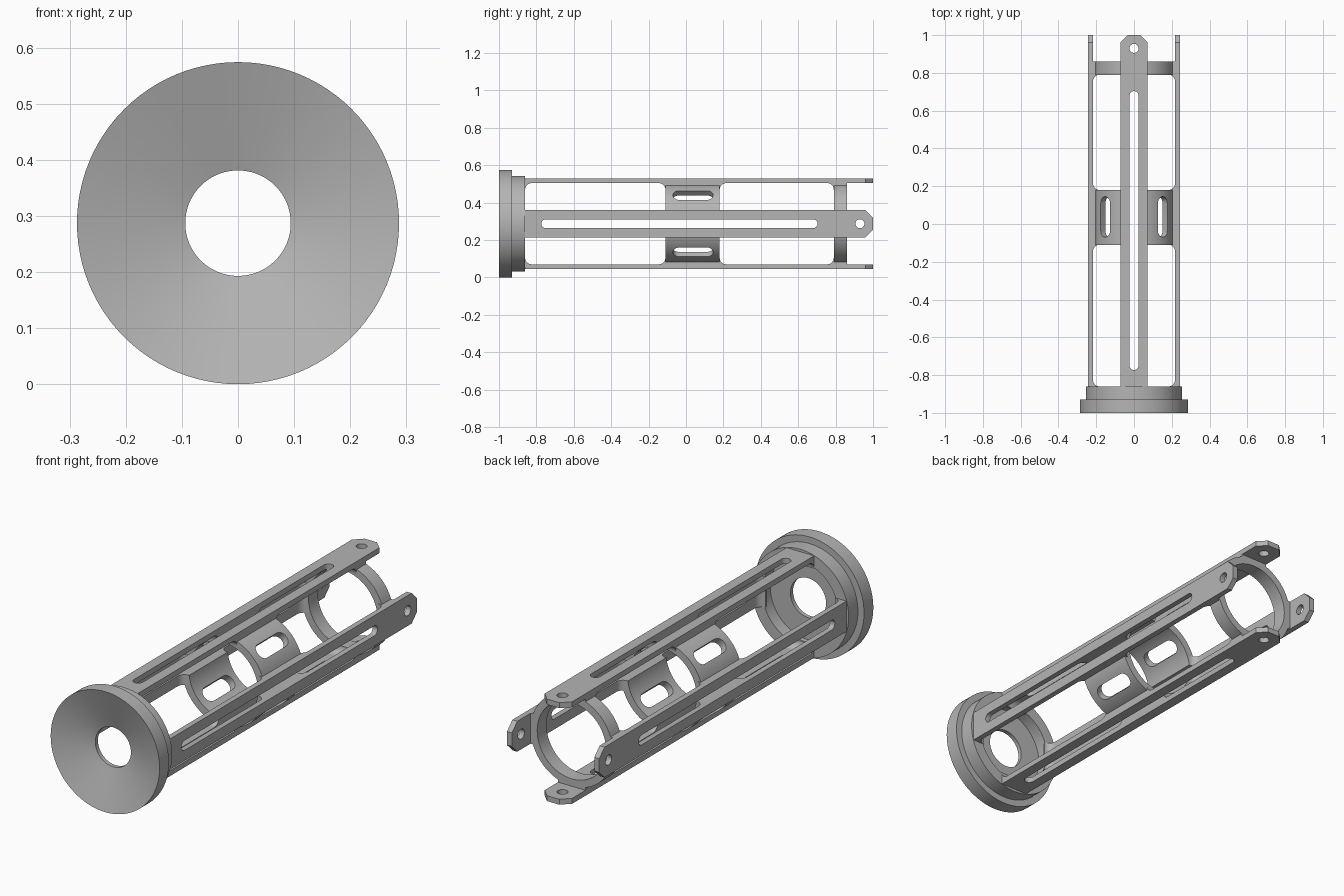
import bpy, bmesh
from math import pi, sin, cos, radians
from mathutils import Matrix, Vector

if "Cube" in bpy.data.objects:
    bpy.data.objects.remove(bpy.data.objects["Cube"], do_unlink=True)

AXIS_Z = 0.287            # height of the long axis
BAR_HALF = 0.0725         # half width of a bar
BAR_IN, BAR_OUT = 0.217, 0.243
TUBE_IN = 0.182
FILLET = 0.035

grey = bpy.data.materials.new("plain grey")
grey.use_nodes = True
grey.diffuse_color = (0.46, 0.46, 0.46, 1)
grey.node_tree.nodes["Principled BSDF"].inputs["Base Color"].default_value = (0.46, 0.46, 0.46, 1)


def finish(name, bm):
    """Turn a bmesh built around the y axis into an object."""
    bmesh.ops.recalc_face_normals(bm, faces=bm.faces)
    mesh = bpy.data.meshes.new(name)
    bm.to_mesh(mesh)
    bm.free()
    mesh.materials.append(grey)
    obj = bpy.data.objects.new(name, mesh)
    obj.location.z = AXIS_Z
    bpy.context.collection.objects.link(obj)
    return obj


def lathe(name, profile, steps=96):
    """Revolve a closed (radius, y) profile around the y axis."""
    bm = bmesh.new()
    verts = [bm.verts.new((r, y, 0)) for r, y in profile]
    edges = [bm.edges.new((verts[i - 1], verts[i])) for i in range(len(verts))]
    bmesh.ops.spin(bm, geom=verts + edges, axis=(0, 1, 0), cent=(0, 0, 0),
                   angle=2 * pi, steps=steps, use_merge=True)
    bmesh.ops.remove_doubles(bm, verts=bm.verts, dist=1e-5)
    return finish(name, bm)


def prism(bm, points, offset, turn):
    """Extrude a flat outline by an offset, turned about the y axis."""
    rot = Matrix.Rotation(radians(turn), 4, 'Y')
    a = [bm.verts.new(rot @ Vector(p)) for p in points]
    b = [bm.verts.new(rot @ (Vector(p) + Vector(offset))) for p in points]
    bm.faces.new(a)
    bm.faces.new(b[::-1])
    for i in range(len(a)):
        bm.faces.new((a[i - 1], a[i], b[i], b[i - 1]))


def capsule(y0, y1, r, h, n=12):
    """Rounded slot outline in the xy plane; y0 and y1 are arc centres."""
    top = [(r * cos(pi * i / n), y1 + r * sin(pi * i / n), h) for i in range(n + 1)]
    low = [(-r * cos(pi * i / n), y0 - r * sin(pi * i / n), h) for i in range(n + 1)]
    if y0 == y1:
        top, low = top[:-1], low[:-1]
    return top + low


def pad_profile(y0, y1, flare0, flare1, n=8):
    """Side outline of the block under a bar, with optional fillets."""
    x, f, top = -BAR_HALF, FILLET, BAR_IN
    arc = [(f * (1 - sin(pi / 2 * i / n)), f * (1 - cos(pi / 2 * i / n))) for i in range(n + 1)]
    if flare0:
        left = [(x, y0 - d, top - e) for d, e in arc]
    else:
        left = [(x, y0, top), (x, y0, top - f)]
    if flare1:
        right = [(x, y1 + d, top - e) for d, e in reversed(arc)]
    else:
        right = [(x, y1, top - f), (x, y1, top)]
    return left + right


# Flange with dished front, step behind it and a recess in the back
flange = lathe("dished_flange", [
    (0.094, -0.94), (0.287, -1.0), (0.287, -0.93), (0.255, -0.93),
    (0.255, -0.86), (0.2, -0.86), (0.2, -0.92), (0.094, -0.92)])

# Middle sleeve and rear ring
sleeve = lathe("middle_sleeve", [(TUBE_IN, -0.11), (BAR_IN, -0.11), (BAR_IN, 0.18), (TUBE_IN, 0.18)])
ring = lathe("rear_ring", [(TUBE_IN, 0.79), (BAR_IN, 0.79), (BAR_IN, 0.86), (TUBE_IN, 0.86)])

# Cutter for bar slots, pin holes and the diagonal sleeve slots
bm = bmesh.new()
for turn in range(0, 360, 90):
    prism(bm, capsule(-0.75, 0.68, 0.0235, 0.13), (0, 0, 0.16), turn)
    prism(bm, capsule(0.93, 0.93, 0.024, 0.13), (0, 0, 0.16), turn)
    prism(bm, capsule(-0.035, 0.11, 0.035, 0.13), (0, 0, 0.16), turn + 45)
cutter = finish("slot_cutter", bm)
cutter.hide_render = True

# Four long bars with chamfered ends, and the filleted blocks beneath them
w, c = BAR_HALF, 0.04
outline = [(-w, -0.87, BAR_IN), (w, -0.87, BAR_IN), (w, 1 - c, BAR_IN),
           (w - c, 1, BAR_IN), (c - w, 1, BAR_IN), (-w, 1 - c, BAR_IN)]
blocks = {"sleeve_block": (-0.11, 0.18, True, True),
          "ring_block": (0.79, 0.86, True, False),
          "flange_block": (-0.87, -0.86, False, True)}
parts = [sleeve]
for side, turn in (("top", 0), ("left", 90), ("bottom", 180), ("right", 270)):
    bm = bmesh.new()
    prism(bm, outline, (0, 0, BAR_OUT - BAR_IN), turn)
    parts.append(finish(side + "_bar", bm))
    for label, spec in blocks.items():
        bm = bmesh.new()
        prism(bm, pad_profile(*spec), (2 * w, 0, 0), turn)
        block = finish(side + "_" + label, bm)
        if label == "sleeve_block":
            parts.append(block)

# Cut the slots
for obj in parts:
    cut = obj.modifiers.new("slots", 'BOOLEAN')
    cut.operation = 'DIFFERENCE'
    cut.solver = 'EXACT'
    cut.object = cutter
    bpy.context.view_layer.objects.active = obj
    bpy.ops.object.modifier_apply(modifier=cut.name)
bpy.data.objects.remove(cutter, do_unlink=True)

# Smooth the curved surfaces, keep the edges sharp
bpy.ops.object.select_all(action='DESELECT')
for obj in [flange, ring] + parts:
    obj.select_set(True)
bpy.context.view_layer.objects.active = flange
bpy.ops.object.shade_smooth_by_angle(angle=radians(30))
